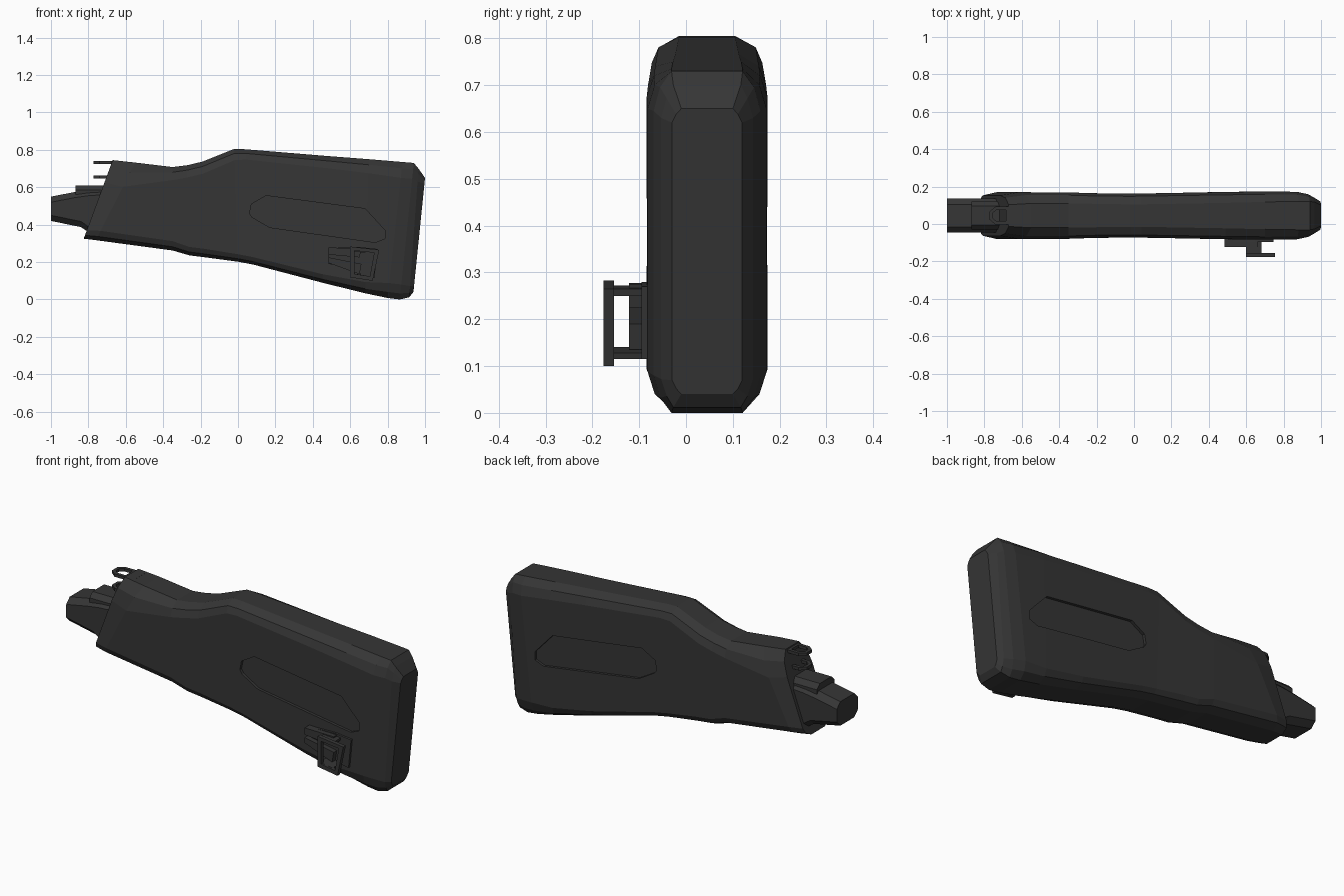
import bpy, bmesh, math
from mathutils import Vector

CY = 0.045  # centre plane of the stock
mat = bpy.data.materials.new("charcoal black")
mat.diffuse_color = (0.036, 0.036, 0.036, 1)


def finish(bm, name):
    bmesh.ops.recalc_face_normals(bm, faces=bm.faces)
    me = bpy.data.meshes.new(name)
    bm.to_mesh(me)
    bm.free()
    me.materials.append(mat)
    ob = bpy.data.objects.new(name, me)
    bpy.context.scene.collection.objects.link(ob)
    return ob


def loft(name, rings):
    bm = bmesh.new()
    vs = [[bm.verts.new(p) for p in r] for r in rings]
    n = len(vs[0])
    for a, b in zip(vs, vs[1:]):
        for i in range(n):
            bm.faces.new((a[i], a[(i + 1) % n], b[(i + 1) % n], b[i]))
    bm.faces.new(vs[0])
    bm.faces.new(vs[-1])
    return finish(bm, name)


def frame(name, outer, inner, at, offset):
    """Flat ring between two outlines, given thickness by offset."""
    bm = bmesh.new()
    off = Vector(offset)
    loops = [[bm.verts.new(at(*p) + o) for p in pts]
             for pts, o in ((outer, off * 0), (outer, off), (inner, off), (inner, off * 0))]
    n = len(outer)
    for k in range(4):
        a, b = loops[k], loops[(k + 1) % 4]
        for i in range(n):
            bm.faces.new((a[i], a[(i + 1) % n], b[(i + 1) % n], b[i]))
    return finish(bm, name)


def prism(name, pts, y0, y1):
    return loft(name, [[(x, y, z) for x, z in pts] for y in (y0, y1)])


def section(xt, zt, xb, zb, w, f, ct, cb):
    """Chamfered slanted cross-section from a top point to a bottom point."""
    h = zt - zb
    half = [(f, 0), (w * 0.88, 0.4 * ct), (w, ct), (w, h - cb), (w * 0.88, h - 0.4 * cb), (f, h)]
    loop = half + [(-y, d) for y, d in reversed(half)]
    return [(xt + (xb - xt) * d / h, CY + y, zt - d) for y, d in loop]


# Main stock body: wrist, comb and butt
body = loft("stock_body", [section(*s) for s in (
    (-0.67, 0.745, -0.825, 0.325, 0.108, 0.058, 0.12, 0.045),
    (-0.55, 0.732, -0.76, 0.317, 0.125, 0.065, 0.13, 0.05),
    (-0.35, 0.708, -0.35, 0.262, 0.124, 0.065, 0.07, 0.05),
    (-0.27, 0.718, -0.26, 0.236, 0.121, 0.065, 0.065, 0.045),
    (-0.19, 0.737, -0.18, 0.226, 0.119, 0.062, 0.065, 0.045),
    (-0.02, 0.805, 0.00, 0.202, 0.117, 0.06, 0.06, 0.04),
    (0.04, 0.803, 0.08, 0.187, 0.118, 0.06, 0.055, 0.04),
    (0.49, 0.766, 0.45, 0.090, 0.126, 0.068, 0.065, 0.045),
    (0.70, 0.750, 0.68, 0.033, 0.129, 0.073, 0.075, 0.06),
    (0.88, 0.735, 0.80, 0.008, 0.127, 0.076, 0.085, 0.08),
    (0.94, 0.730, 0.865, 0.000, 0.114, 0.076, 0.085, 0.08),
    (0.965, 0.700, 0.915, 0.012, 0.098, 0.072, 0.07, 0.06),
    (1.00, 0.650, 0.938, 0.040, 0.075, 0.055, 0.03, 0.03))])

# Shallow recessed panel on each side
panel = [(0.062, 0.46), (0.072, 0.51), (0.15, 0.555), (0.68, 0.485), (0.785, 0.37),
         (0.785, 0.325), (0.735, 0.305), (0.17, 0.385), (0.075, 0.44)]
for side, label in ((-1, "near"), (1, "far")):
    cut = loft("panel_cutter_" + label, [
        [(x, CY + side * (0.102 + 0.018 * x), z) for x, z in panel],
        [(x, CY + side * 0.3, z) for x, z in panel]])
    cut.hide_render = True
    cut.hide_viewport = True
    cut.display_type = 'WIRE'
    m = body.modifiers.new("recess_" + label, 'BOOLEAN')
    m.object, m.operation, m.solver = cut, 'DIFFERENCE', 'EXACT'


# Tenon at the front: chamfered block that tapers to the tip
def block(x, zb, zt, w, c, dx=0):
    pts = [(-w + c, zt), (w - c, zt), (w, zt - c), (w, zb + c), (w - c, zb), (-w + c, zb), (-w, zb + c), (-w, zt - c)]
    return [(x + (dx if z < (zt + zb) / 2 else 0), CY + y, z) for y, z in pts]


loft("front_tenon", [block(-1.0, 0.42, 0.55, 0.09, 0.03),
                     block(-0.87, 0.387, 0.575, 0.09, 0.03, 0.03),
                     block(-0.80, 0.36, 0.585, 0.09, 0.03),
                     block(-0.55, 0.40, 0.60, 0.09, 0.03)])
loft("tenon_rib", [[(x, CY + y, z) for y, z in ((-0.075, 0.55), (0.075, 0.55), (0.075, 0.585), (0.05, 0.61), (-0.05, 0.61), (-0.075, 0.585))]
                   for x in (-0.87, -0.60)])

# Two eyelets at the top front
outer = [(-0.62, -0.048), (-0.74, -0.048), (-0.772, -0.022), (-0.772, 0.022),
         (-0.74, 0.048), (-0.62, 0.048)]
inner = [(-0.685, -0.03), (-0.735, -0.03), (-0.755, -0.014), (-0.755, 0.014),
         (-0.735, 0.03), (-0.685, 0.03)]
for name, z in (("lower_eyelet", 0.646), ("upper_eyelet", 0.724)):
    frame(name, outer, inner, lambda x, y: Vector((x, CY + y, z)), (0, 0, 0.016))

# Sling mount: base plate, raised ribs, arms and loop
prism("sling_base", [(0.485, 0.19), (0.64, 0.165), (0.66, 0.125), (0.73, 0.115), (0.745, 0.27), (0.65, 0.28), (0.485, 0.275)], -0.095, -0.06)
prism("sling_rib_upper", [(0.485, 0.24), (0.65, 0.225), (0.66, 0.275), (0.485, 0.277)], -0.122, -0.07)
prism("sling_rib_lower", [(0.485, 0.195), (0.65, 0.135), (0.66, 0.19), (0.485, 0.225)], -0.122, -0.07)
prism("sling_arm_upper", [(0.60, 0.257), (0.68, 0.25), (0.683, 0.265), (0.60, 0.272)], -0.165, -0.07)
prism("sling_arm_lower", [(0.605, 0.128), (0.68, 0.115), (0.683, 0.128), (0.605, 0.141)], -0.165, -0.07)
frame("sling_loop", [(0.60, 0.118), (0.72, 0.10), (0.755, 0.265), (0.60, 0.283)],
      [(0.622, 0.137), (0.705, 0.124), (0.728, 0.25), (0.622, 0.261)],
      lambda x, z: Vector((x, -0.176, z)), (0, 0.022, 0))
